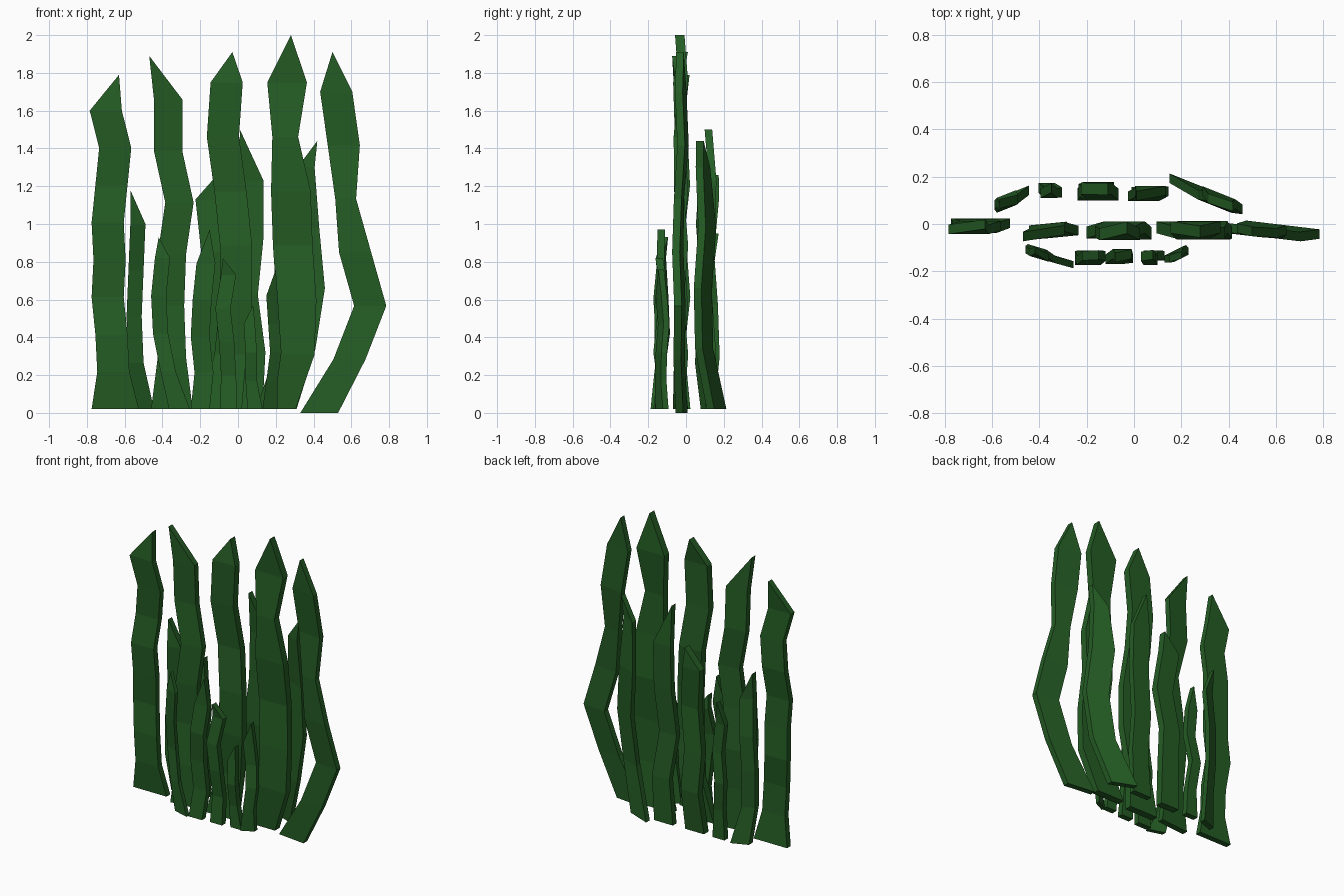
import bpy, bmesh, math

default_cube = bpy.data.objects.get("Cube")
if default_cube:
    bpy.data.objects.remove(default_cube, do_unlink=True)

# Single leaf colour
green = bpy.data.materials.new("deep_green")
leaf_colour = (.018, .108, .018, 1)
green.diffuse_color = leaf_colour
green.use_nodes = True
green.node_tree.nodes["Principled BSDF"].inputs["Base Color"].default_value = leaf_colour


def blade(name, spine, shoulder, tip, y, foot, width, slope=0, neck=None, ground=.02, thickness=.04):
    """Faceted ribbon along a spine of evenly spaced x positions, from the ground to the shoulder."""
    bm = bmesh.new()
    middle = sum(spine) / len(spine)
    last = len(spine) - 1
    sway = thickness / 3

    def crosswise_pair(x, z, level):
        # Front and back vertex, swaying in depth from level to level
        depth = y + slope * (x - middle) + sway * math.sin(level * 2 + middle * 7)
        return [bm.verts.new((x, depth + side * thickness / 2, z)) for side in (-1, 1)]

    # Rings: flared foot, even body, optional narrow neck
    rings = []
    for level, x in enumerate(spine):
        z = ground + (shoulder - ground) * level / last
        half = (foot if level == 0 else width) / 2
        if level == neck:
            half *= .65
        left_front, left_back = crosswise_pair(x - half, z, level)
        right_front, right_back = crosswise_pair(x + half, z, level)
        rings.append((left_front, right_front, right_back, left_back))

    # Side walls between neighbouring rings, closed underneath
    for low, high in zip(rings, rings[1:]):
        for i in range(4):
            j = (i + 1) % 4
            bm.faces.new((low[i], low[j], high[j], high[i]))
    bm.faces.new(rings[0])

    # Chisel-shaped tip
    front, back = crosswise_pair(*tip, last + 1)
    left_front, right_front, right_back, left_back = rings[-1]
    bm.faces.new((left_front, right_front, front))
    bm.faces.new((right_front, right_back, back, front))
    bm.faces.new((right_back, left_back, back))
    bm.faces.new((left_back, left_front, front, back))

    bmesh.ops.recalc_face_normals(bm, faces=bm.faces)
    mesh = bpy.data.meshes.new(name)
    bm.to_mesh(mesh)
    bm.free()
    mesh.materials.append(green)
    bpy.context.collection.objects.link(bpy.data.objects.new(name, mesh))


# Tall middle row
blade("middle_blade_far_right", spine=[-.65, -.66, -.67, -.69, -.68, -.69, -.67, -.65, -.7],
      shoulder=1.6, tip=(-.63, 1.79), y=-.01, foot=.25, width=.17)
blade("middle_blade_right", spine=[-.35, -.35, -.36, -.35, -.31, -.37, -.37],
      shoulder=1.66, tip=(-.47, 1.89), y=-.03, foot=.22, width=.15, slope=.1)
blade("middle_blade_centre", spine=[-.09, -.04, -.01, -.01, -.04, -.08, -.06],
      shoulder=1.75, tip=(-.03, 1.91), y=-.03, foot=.22, width=.17, thickness=.05)
blade("middle_blade_left", spine=[.2, .3, .31, .29, .28, .25, .26],
      shoulder=1.75, tip=(.28, 2), y=-.03, foot=.21, width=.21, neck=5, thickness=.05)
blade("middle_blade_far_left", spine=[.43, .59, .7, .62, .57, .56, .52],
      shoulder=1.7, tip=(.5, 1.91), y=-.03, foot=.2, width=.17, slope=-.12, neck=4, ground=0)

# Back row, curving towards the middle row at both ends
blade("back_blade_far_right", spine=[-.5, -.54, -.55, -.54, -.53],
      shoulder=1, tip=(-.57, 1.18), y=.1, foot=.11, width=.08, slope=.4)
blade("back_blade_right", spine=[-.35, -.35, -.37, -.34, -.36],
      shoulder=.8, tip=(-.35, .95), y=.14, foot=.09, width=.07)
blade("back_blade_centre", spine=[-.17, -.15, -.17, -.13, -.16],
      shoulder=1.13, tip=(-.11, 1.26), y=.14, foot=.14, width=.13, thickness=.05)
blade("back_blade_left", spine=[.06, .08, .04, .07, .07],
      shoulder=1.23, tip=(.01, 1.5), y=.13, foot=.14, width=.13)
blade("back_blade_far_left", spine=[.23, .34, .39, .36, .36],
      shoulder=1.3, tip=(.42, 1.44), y=.11, foot=.16, width=.14, slope=-.4, neck=4)

# Short front row
blade("front_blade_far_right", spine=[-.31, -.37, -.41, -.42, -.4],
      shoulder=.82, tip=(-.42, .93), y=-.13, foot=.11, width=.08, slope=-.3, thickness=.03)
blade("front_blade_right", spine=[-.2, -.18, -.2, -.19, -.17],
      shoulder=.79, tip=(-.15, .97), y=-.14, foot=.1, width=.1)
blade("front_blade_centre", spine=[-.05, -.05, -.06, -.08, -.05],
      shoulder=.73, tip=(-.08, .82), y=-.14, foot=.09, width=.08)
blade("front_blade_left", spine=[.09, .07, .07, .06],
      shoulder=.47, tip=(.08, .57), y=-.14, foot=.08, width=.06)
blade("front_blade_far_left", spine=[.17, .18, .2, .19, .18],
      shoulder=.62, tip=(.2, .76), y=-.13, foot=.08, width=.06, slope=.5, thickness=.03)
